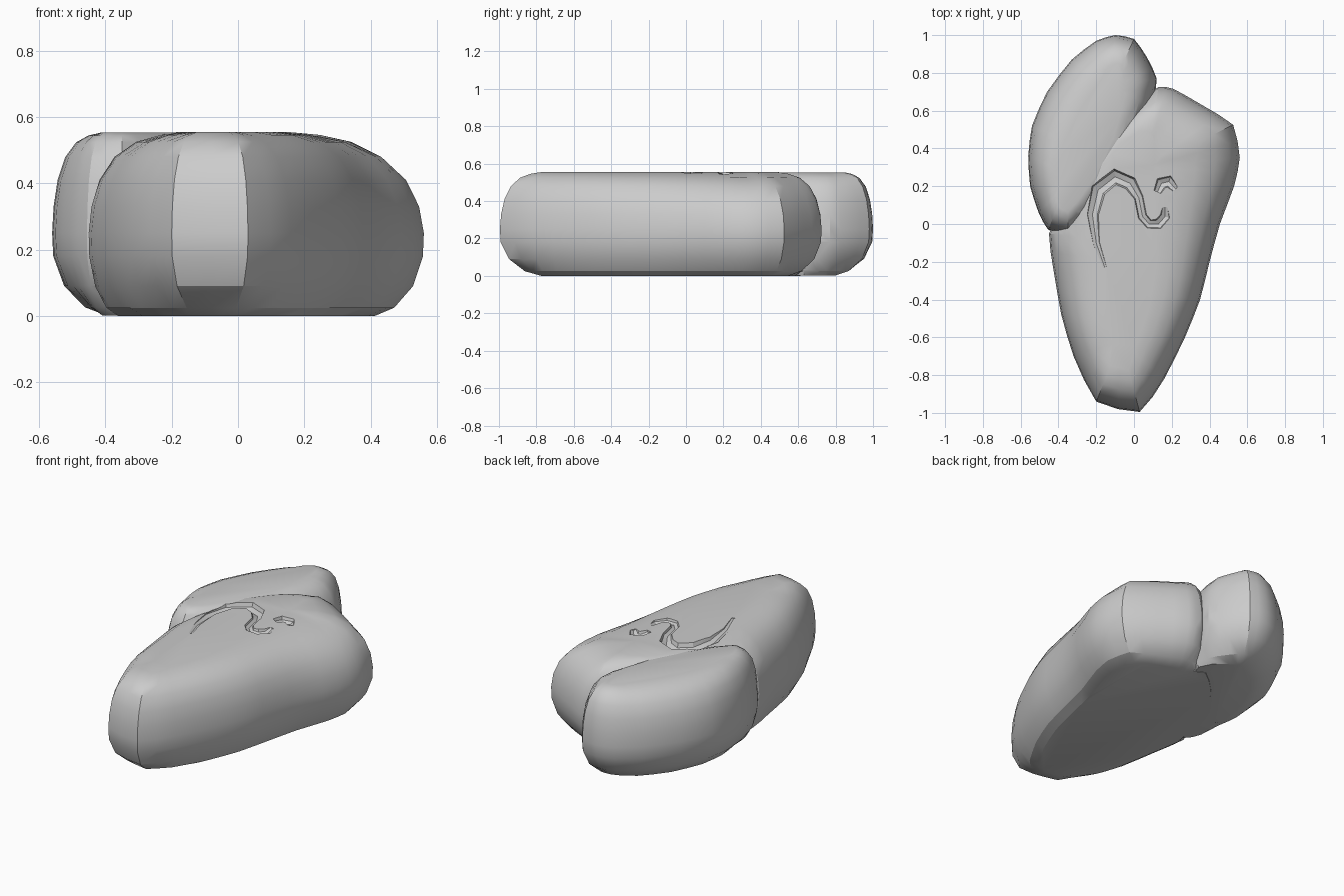
import bpy, bmesh
from mathutils import Vector

if "Cube" in bpy.data.objects:
    bpy.data.objects.remove(bpy.data.objects["Cube"])

# (height, share of bottom inset, share of top inset)
PROFILE = [(0, 1, 0), (.025, .6, 0), (.09, .22, 0), (.18, .02, 0), (.25, 0, 0), (.33, 0, .04),
           (.41, 0, .15), (.48, 0, .36), (.525, 0, .66), (.546, 0, 1), (.555, 0, 1.35)]


def smooth_loop(pts):
    """Closed loop with a softly bulged midpoint added on every side; points are (x, y, bottom, top inset)."""
    out, n = [], len(pts)
    for i in range(n):
        a, b, c, d = (Vector(pts[(i + k) % n]) for k in (-1, 0, 1, 2))
        out += [b, (b + c) / 2 + (b + c - a - d) * .03]
    return out


def pebble(name, outline, spine, lift=0.0):
    """Rounded slab: outline rings drawn in towards a central spine."""
    s0, s1 = Vector(spine[0]), Vector(spine[1])
    axis = s1 - s0
    bm = bmesh.new()
    rings = []
    pts = smooth_loop(outline)
    for z, kb, kt in PROFILE:
        ring = []
        for x, y, b, t in pts:
            p = Vector((x, y))
            f = max(0, min(1, (p - s0).dot(axis) / axis.length_squared))
            d = s0 + axis * f - p
            q = p + d.normalized() * min(b * kb + t * kt, d.length * .9)
            ring.append(bm.verts.new((q.x, q.y, lift + z * (1 - 2 * lift / .555))))
        rings.append(ring)
    n = len(pts)
    for lo, hi in zip(rings, rings[1:]):
        for i in range(n):
            bm.faces.new((lo[i], lo[(i + 1) % n], hi[(i + 1) % n], hi[i]))
    bm.faces.new(rings[0][::-1])
    bm.faces.new(rings[-1])
    bmesh.ops.recalc_face_normals(bm, faces=bm.faces)
    me = bpy.data.meshes.new(name)
    bm.to_mesh(me)
    bm.free()
    ob = bpy.data.objects.new(name, me)
    bpy.context.collection.objects.link(ob)
    return ob


def groove(name, pts, z):
    """Tapered tube along the top surface, used as a cutter."""
    cu = bpy.data.curves.new(name, 'CURVE')
    cu.dimensions = '3D'
    cu.bevel_depth = .045
    cu.bevel_resolution = 2
    cu.use_fill_caps = True
    sp = cu.splines.new('POLY')
    sp.points.add(len(pts) - 1)
    for p, (x, y, r) in zip(sp.points, pts):
        p.co = (x, y, z, 1)
        p.radius = r
    ob = bpy.data.objects.new(name, cu)
    bpy.context.collection.objects.link(ob)
    bpy.ops.object.select_all(action='DESELECT')
    ob.select_set(True)
    bpy.context.view_layer.objects.active = ob
    bpy.ops.object.convert(target='MESH')
    return bpy.context.view_layer.objects.active


def combine(ob, other, op):
    bpy.context.view_layer.objects.active = ob
    m = ob.modifiers.new(op, 'BOOLEAN')
    m.operation, m.object, m.solver = op, other, 'EXACT'
    bpy.ops.object.modifier_apply(modifier=m.name)
    bpy.data.objects.remove(other)


# Long tapering main body
body = pebble("carved_stone", [
    (-.20, -.94, .2, .15), (.03, -.995, .23, .17), (.16, -.82, .14, .16),
    (.27, -.6, .12, .17), (.35, -.4, .12, .19), (.40, -.2, .12, .21), (.455, 0, .13, .25),
    (.53, .2, .14, .32), (.56, .35, .15, .36), (.525, .525, .16, .31), (.36, .63, .16, .24),
    (.21, .715, .18, .22), (.13, .725, .18, .18), (0, .64, .03, .11), (-.15, .5, .02, .08),
    (-.27, .33, .02, .08), (-.35, .13, .03, .12), (-.45, -.05, .09, .22), (-.425, -.25, .1, .21),
    (-.385, -.48, .1, .18), (-.32, -.7, .12, .16)],
    ((-.07, -.62), (.06, .3)))

# Rounded lobe at the back left
lobe = pebble("back_lobe", [
    (-.455, -.03, .12, .1), (-.505, .06, .15, .1), (-.55, .2, .17, .11), (-.56, .36, .18, .12),
    (-.54, .52, .18, .14), (-.46, .7, .18, .15), (-.33, .87, .19, .14), (-.2, .97, .21, .12),
    (-.1, 1.0, .22, .11), (0, .98, .2, .11), (.07, .88, .16, .12), (.12, .77, .13, .13),
    (.1, .62, .03, .12), (0, .4, .02, .09), (-.1, .22, .02, .08), (-.22, .05, .02, .08),
    (-.35, -.06, .04, .09)],
    ((-.35, .22), (-.12, .72)), lift=.002)
combine(body, lobe, 'UNION')

# Curling groove carved in the top, and the small hook beside it
swirl = groove("swirl_cutter", [
    (-.155, -.23, .3), (-.2, -.1, .5), (-.22, .05, .8), (-.19, .18, 1), (-.1, .25, 1),
    (-.02, .215, .9), (.025, .14, .6), (.045, .04, .6), (.08, .0, .6), (.13, .0, .7),
    (.165, .04, .7), (.165, .09, .4)], .563)
combine(body, swirl, 'DIFFERENCE')
hook = groove("hook_cutter", [(.125, .17, .5), (.145, .215, .8), (.185, .225, .8), (.22, .185, .5)], .56)
combine(body, hook, 'DIFFERENCE')

bpy.ops.object.select_all(action='DESELECT')
body.select_set(True)
bpy.context.view_layer.objects.active = body
bpy.ops.object.shade_smooth_by_angle(angle=.45)
